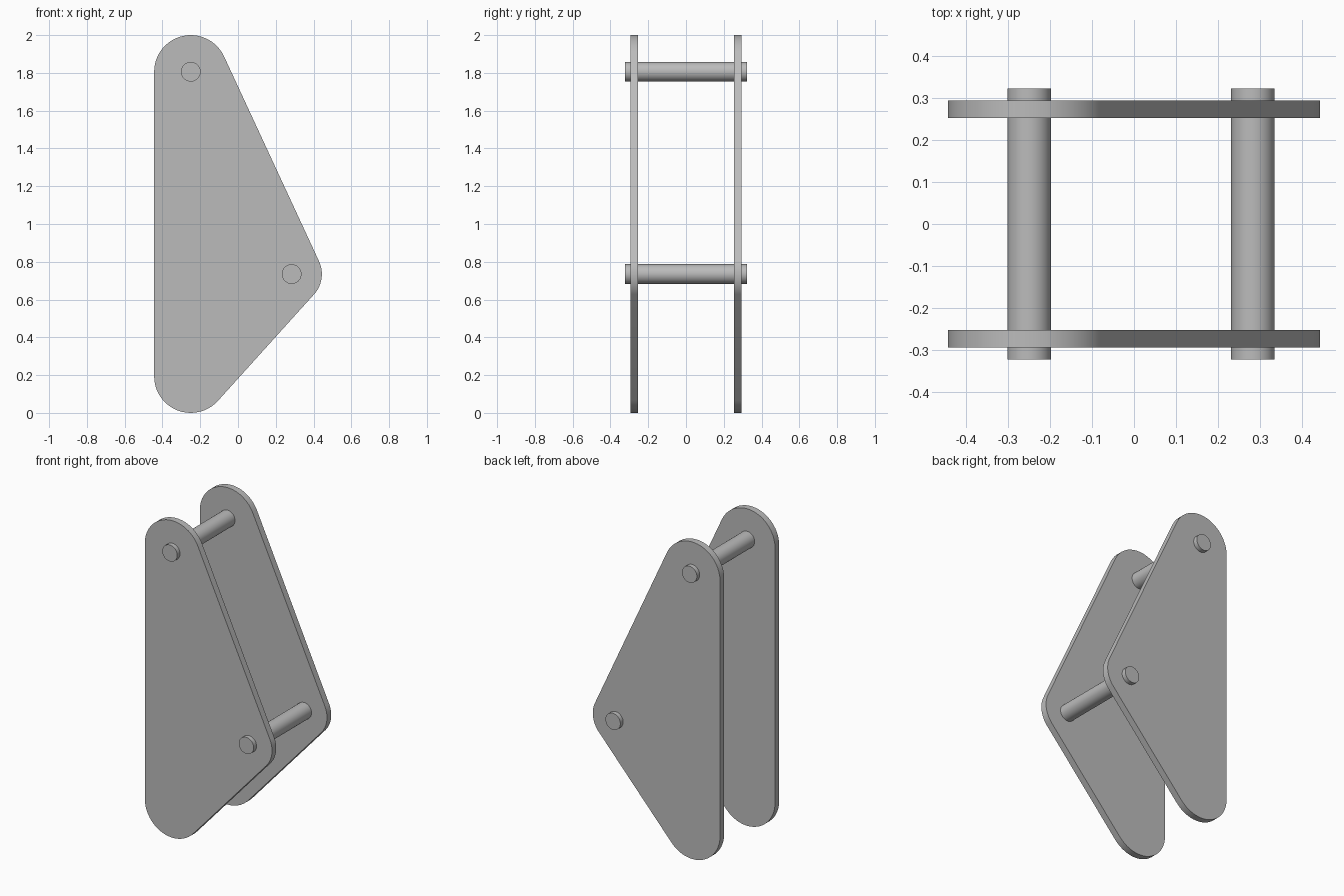
import bpy, bmesh, math
from mathutils import Vector

cube = bpy.data.objects.get("Cube")
if cube:
    bpy.data.objects.remove(cube)

grey = bpy.data.materials.new("plain_grey")
grey.use_nodes = True
colour = (0.5, 0.5, 0.5, 1)
grey.diffuse_color = colour
grey.node_tree.nodes["Principled BSDF"].inputs["Base Color"].default_value = colour

# Rounded corners of the plate (x, z, radius), counter-clockwise
CORNERS = [(-0.25, 0.194, 0.194), (0.284, 0.735, 0.16), (-0.25, 1.806, 0.194)]
PLATE_Y, PLATE_THICK = 0.274, 0.042
PIN_RADIUS, PIN_LENGTH = 0.052, 0.646


def finish(obj):
    obj.data.materials.append(grey)
    bpy.ops.object.select_all(action="DESELECT")
    obj.select_set(True)
    bpy.context.view_layer.objects.active = obj
    bpy.ops.object.shade_smooth_by_angle(angle=math.radians(30))


def tangent_angle(a, b):
    """Direction of the outer normal of the line touching both corner circles."""
    d = Vector((b[0] - a[0], b[1] - a[1]))
    return math.atan2(d.y, d.x) - math.acos((a[2] - b[2]) / d.length)


def outline(steps=20):
    points = []
    for i, (x, z, r) in enumerate(CORNERS):
        start = tangent_angle(CORNERS[i - 1], CORNERS[i])
        end = tangent_angle(CORNERS[i], CORNERS[(i + 1) % len(CORNERS)])
        sweep = (end - start) % math.tau
        for k in range(steps + 1):
            t = start + sweep * k / steps
            points.append((x + r * math.cos(t), z + r * math.sin(t)))
    return points


def plate(name, y):
    bm = bmesh.new()
    face = bm.faces.new([bm.verts.new((x, y - PLATE_THICK / 2, z)) for x, z in outline()])
    extruded = bmesh.ops.extrude_face_region(bm, geom=[face], use_keep_orig=True)["geom"]
    verts = [g for g in extruded if isinstance(g, bmesh.types.BMVert)]
    bmesh.ops.translate(bm, verts=verts, vec=(0, PLATE_THICK, 0))
    bmesh.ops.recalc_face_normals(bm, faces=bm.faces)
    mesh = bpy.data.meshes.new(name)
    bm.to_mesh(mesh)
    bm.free()
    obj = bpy.data.objects.new(name, mesh)
    bpy.context.collection.objects.link(obj)
    finish(obj)


def pin(name, corner):
    bpy.ops.mesh.primitive_cylinder_add(
        vertices=48, radius=PIN_RADIUS, depth=PIN_LENGTH,
        location=(corner[0], 0, corner[1]), rotation=(math.pi / 2, 0, 0))
    obj = bpy.context.object
    obj.name = name
    finish(obj)


# Two side plates joined by two cross pins
plate("front_plate", -PLATE_Y)
plate("back_plate", PLATE_Y)
pin("upper_pin", CORNERS[2])
pin("middle_pin", CORNERS[1])
